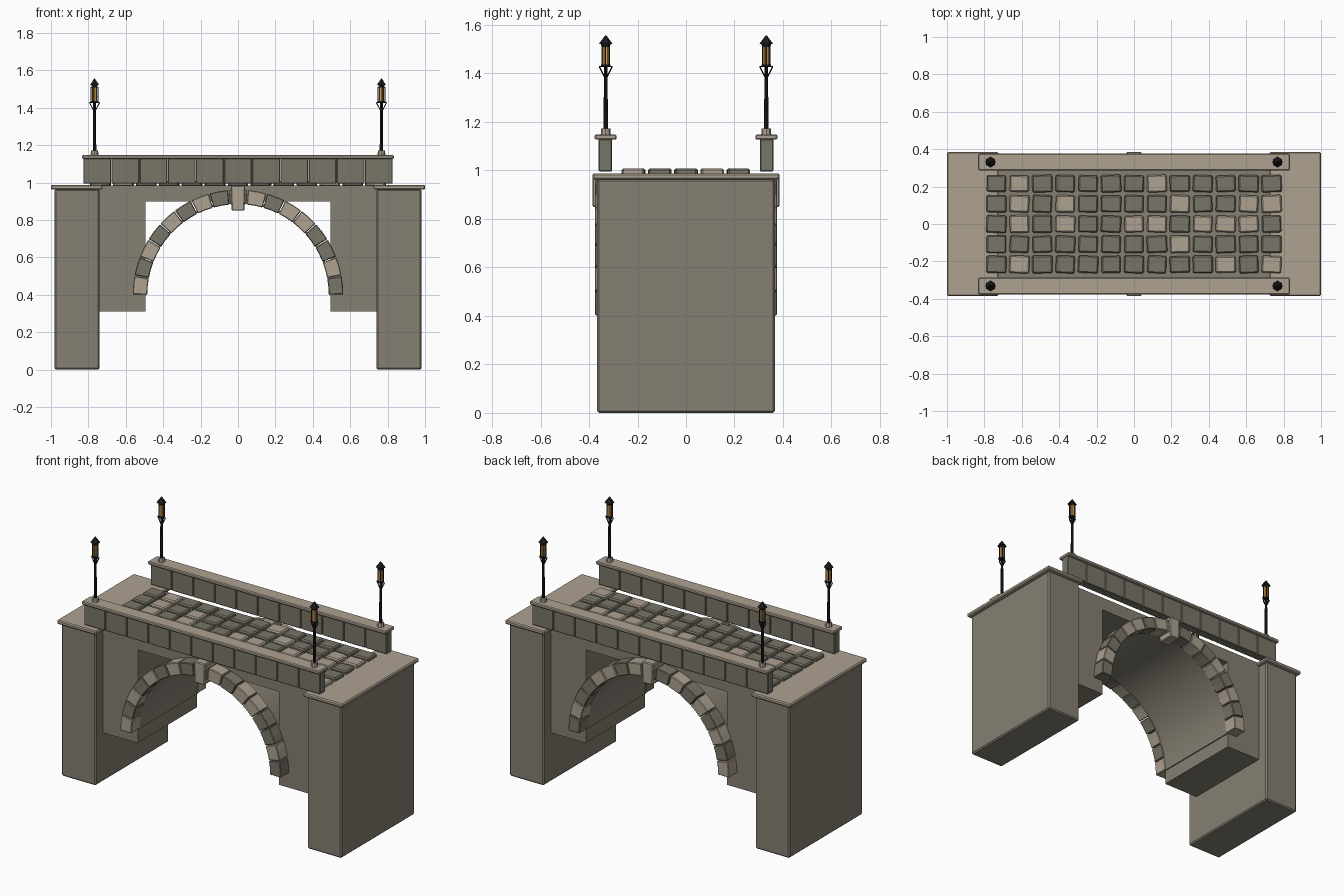
import bpy, bmesh, math, random
from mathutils import Matrix, Vector

if "Cube" in bpy.data.objects:
    bpy.data.objects.remove(bpy.data.objects["Cube"])

random.seed(4)


def material(name, r, g, b):
    m = bpy.data.materials.new(name)
    m.diffuse_color = (r, g, b, 1)
    m.use_nodes = True
    m.node_tree.nodes["Principled BSDF"].inputs["Base Color"].default_value = m.diffuse_color
    return m


WALL = material("wall_stone", 0.235, 0.215, 0.170)
DARK = material("dark_stone", 0.190, 0.180, 0.140)
PALE = material("pale_stone", 0.420, 0.360, 0.285)
IRON = material("black_iron", 0.012, 0.012, 0.014)
GLASS = material("amber_glass", 0.75, 0.36, 0.08)


def finish(name, bm, mat, bevel=0.0):
    bmesh.ops.recalc_face_normals(bm, faces=bm.faces)
    mesh = bpy.data.meshes.new(name)
    bm.to_mesh(mesh)
    bm.free()
    mesh.materials.append(mat)
    ob = bpy.data.objects.new(name, mesh)
    bpy.context.collection.objects.link(ob)
    if bevel:
        mod = ob.modifiers.new("bevel", "BEVEL")
        mod.width = bevel
        mod.segments = 1
    return ob


def box(name, x, y, z, mat, bevel=0.0, turn=0.0):
    """Box from (min, max) ranges, turned about its own vertical axis."""
    bm = bmesh.new()
    mid = Vector([(r[0] + r[1]) / 2 for r in (x, y, z)])
    size = [r[1] - r[0] for r in (x, y, z)]
    bmesh.ops.create_cube(bm, size=1, matrix=Matrix.Translation(mid)
                          @ Matrix.Rotation(turn, 4, 'Z') @ Matrix.Diagonal((*size, 1)))
    return finish(name, bm, mat, bevel)


def extrude_xz(name, outline, y0, y1, mat, bevel=0.0):
    """Prism along y from an x-z outline."""
    bm = bmesh.new()
    face = bm.faces.new([bm.verts.new((x, y0, z)) for x, z in outline])
    new = bmesh.ops.extrude_face_region(bm, geom=[face])["geom"]
    bmesh.ops.translate(bm, vec=(0, y1 - y0, 0),
                        verts=[v for v in new if isinstance(v, bmesh.types.BMVert)])
    return finish(name, bm, mat, bevel)


def cone(name, x, y, z0, z1, r0, r1, mat, sides=8):
    bm = bmesh.new()
    bmesh.ops.create_cone(bm, cap_ends=True, segments=sides, radius1=r0, radius2=r1,
                          depth=z1 - z0, matrix=Matrix.Translation((x, y, (z0 + z1) / 2)))
    return finish(name, bm, mat)


def strut(name, a, b, r, mat):
    a, b = Vector(a), Vector(b)
    d = b - a
    bm = bmesh.new()
    bmesh.ops.create_cone(bm, cap_ends=True, segments=5, radius1=r, radius2=r, depth=d.length,
                          matrix=Matrix.Translation((a + b) / 2)
                          @ d.to_track_quat('Z', 'Y').to_matrix().to_4x4())
    return finish(name, bm, mat)


def arc(r, a0, a1, n, zc=0.4):
    return [(r * math.cos(a0 + (a1 - a0) * i / n), zc + r * math.sin(a0 + (a1 - a0) * i / n))
            for i in range(n + 1)]


# end piers with cap slabs
for s in (-1, 1):
    box("pier", sorted((s * 0.74, s * 0.98)), (-0.367, 0.367), (0, 0.965), WALL, 0.008)
    box("pier_cap", sorted((s * 0.725, s)), (-0.385, 0.385), (0.963, 0.988), PALE, 0.006)

# bridge body with a square opening
extrude_xz("bridge_body", [(-0.75, 0.31), (-0.495, 0.31), (-0.495, 0.9), (0.495, 0.9),
                           (0.495, 0.31), (0.75, 0.31), (0.75, 0.985), (-0.75, 0.985)],
           -0.295, 0.295, WALL)

# curved vault under the body
vault = extrude_xz("vault", arc(0.5, 0, math.pi, 40) + arc(0.488, math.pi, 0, 40),
                   -0.295, 0.295, WALL)
bpy.context.view_layer.objects.active = vault
vault.select_set(True)
bpy.ops.object.shade_smooth_by_angle(angle=math.radians(30))

# arch stones and keystone on both faces, pattern read from left to right
PATTERN = "PDPDPDPDPPDPPDDPD"
N = len(PATTERN)
for s in (-1, 1):
    for i, c in enumerate(PATTERN):
        a0 = math.pi * (1 - i / N) - 0.004
        a1 = math.pi * (1 - (i + 1) / N) + 0.004
        extrude_xz("arch_stone", arc(0.563, a0, a1, 2) + arc(0.485, a1, a0, 2),
                   s * 0.285, s * 0.375, PALE if c == "P" else DARK, 0.004)
    extrude_xz("keystone", [(-0.034, 0.85), (0.034, 0.85), (0.039, 0.985), (-0.039, 0.985)],
               s * 0.28, s * 0.386, PALE, 0.005)

# paving stones, P marks the pale ones, rows from back to front
ROWS = [".P.....P.....",
        ".P.P....P..PP",
        ".P.P..PP.PPP.",
        "........P....",
        ".P........P.P"]
for r, row in enumerate(ROWS):
    for c, k in enumerate(row):
        x, y = (c - 6) * 0.1226, (2 - r) * 0.108
        hx = 0.0525 + random.uniform(-0.002, 0.002)
        hy = 0.0455 + random.uniform(-0.002, 0.002)
        box("paving_stone", (x - hx, x + hx), (y - hy, y + hy), (0.98, 1.008),
            PALE if k == "P" else DARK, 0.007, random.uniform(-0.05, 0.05))

# parapets: a row of blocks under a coping
for s in (-1, 1):
    for i in range(11):
        x = (i - 5) * 0.1505
        box("parapet_block", (x - 0.0745, x + 0.0745), sorted((s * 0.305, s * 0.36)),
            (0.995, 1.13), DARK, 0.004)
    box("parapet_coping", (-0.833, 0.833), sorted((s * 0.286, s * 0.377)),
        (1.127, 1.148), PALE, 0.005)

# four lamp posts
for x in (-0.767, 0.767):
    for y in (-0.331, 0.331):
        cone("lamp_base", x, y, 1.145, 1.172, 0.021, 0.019, PALE)
        cone("lamp_pole", x, y, 1.165, 1.43, 0.0095, 0.007, IRON)
        cone("lantern_floor", x, y, 1.428, 1.437, 0.019, 0.019, IRON, 6)
        cone("lantern_glass", x, y, 1.437, 1.51, 0.016, 0.016, GLASS, 6)
        cone("lantern_rim", x, y, 1.508, 1.522, 0.017, 0.02, IRON, 6)
        cone("lantern_roof", x, y, 1.521, 1.557, 0.029, 0.002, IRON, 6)
        for k in range(6):
            a = math.radians(60 * k)
            px, py = x + 0.018 * math.cos(a), y + 0.018 * math.sin(a)
            strut("lantern_bar", (px, py, 1.432), (px, py, 1.512), 0.0025, IRON)
        for k in range(4):
            a = math.radians(90 * k)
            tip = (x + 0.027 * math.cos(a), y + 0.027 * math.sin(a), 1.428)
            strut("lamp_bracket", (x, y, 1.375), tip, 0.003, IRON)
            strut("lamp_bracket_top", (x, y, 1.43), tip, 0.003, IRON)
